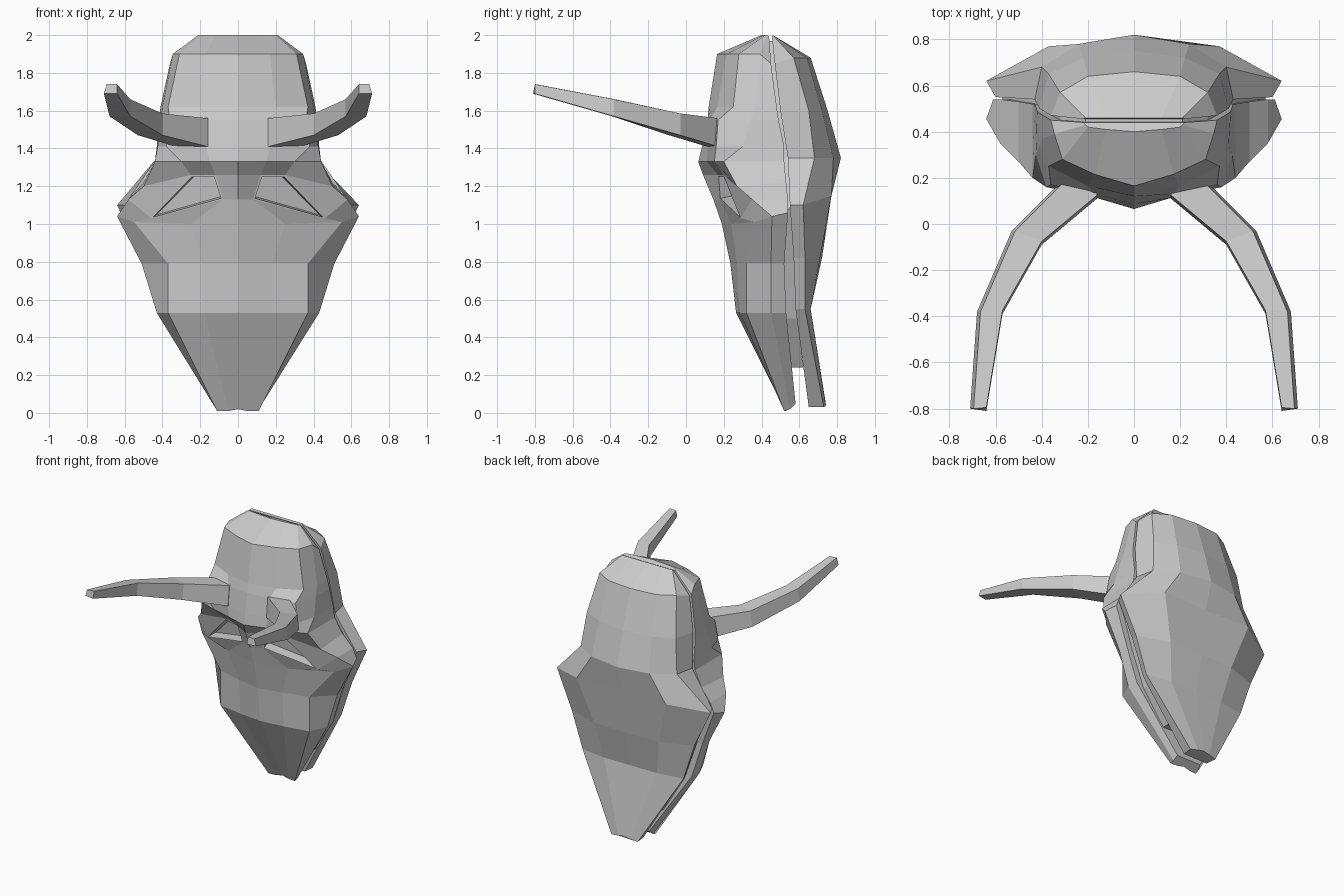
import bpy
import bmesh

cube = bpy.data.objects.get("Cube")
if cube:
    bpy.data.objects.remove(cube, do_unlink=True)


def make_material(name, value):
    mat = bpy.data.materials.new(name)
    mat.use_nodes = True
    colour = (value, value, value, 1.0)
    mat.diffuse_color = colour
    mat.node_tree.nodes["Principled BSDF"].inputs["Base Color"].default_value = colour
    return mat


grey = make_material("plain grey", 0.6)


def finish(bm, name):
    """Turn a bmesh into a flat shaded grey object."""
    mesh = bpy.data.meshes.new(name)
    bm.to_mesh(mesh)
    bm.free()
    mesh.materials.append(grey)
    obj = bpy.data.objects.new(name, mesh)
    bpy.context.collection.objects.link(obj)
    return obj


def bridge(bm, rings):
    """Skin a stack of closed rings and cap both ends; returns faces[row][column]."""
    loops = [[bm.verts.new(p) for p in ring] for ring in rings]
    bands = []
    for upper, lower in zip(loops, loops[1:]):
        n = len(upper)
        bands.append([bm.faces.new((upper[i], upper[(i + 1) % n],
                                    lower[(i + 1) % n], lower[i])) for i in range(n)])
    bm.faces.new(loops[0])
    bm.faces.new(loops[-1])
    bmesh.ops.recalc_face_normals(bm, faces=bm.faces[:])
    return bands


def half_ring(height, points):
    """Centre-to-edge points (x, y, optional rise) mirrored into a full ring."""
    half = [(p[0], p[1], height + (p[2] if len(p) > 2 else 0)) for p in points]
    return half + [(-x, y, z) for x, y, z in reversed(half[1:])]


# Front shell: dome above the brow, stepping out to the horn plates
dome_front = [
    (2.0, [(0, .40), (.12, .41), (.20, .42), (.21, .43), (.22, .44, -.01)]),
    (1.9, [(0, .165), (.17, .215), (.31, .28), (.345, .39), (.36, .45, -.05)]),
    (1.62, [(0, .12), (.20, .165), (.37, .25), (.40, .37), (.41, .48)]),
    (1.55, [(0, .115), (.17, .13), (.36, .17), (.41, .34), (.42, .49)]),
    (1.41, [(0, .085), (.17, .115), (.38, .16), (.425, .30), (.43, .52)]),
]
# Front shell: brow, eyes, cheeks and long pointed chin
mask_front = [
    (1.33, [(0, .065), (.15, .11), (.30, .15), (.44, .20), (.44, .52)]),
    (1.26, [(0, .09), (.12, .17), (.25, .20), (.50, .27, -.06), (.50, .53, -.04)]),
    (1.13, [(0, .145), (.08, .18), (.46, .29, -.10), (.58, .35), (.58, .54)]),
    (1.0, [(0, .19), (.25, .24), (.55, .36, .01), (.64, .455, .04), (.61, .54, .06)]),
    (.79, [(0, .235), (.18, .27), (.37, .32), (.51, .45), (.50, .52)]),
    (.53, [(0, .265), (.18, .285), (.37, .32), (.43, .45), (.42, .53)]),
    (.01, [(0, .53, .01), (.05, .525), (.11, .52), (.11, .55, .01), (.10, .58, .04)]),
]
front_rows = dome_front + mask_front
bm = bmesh.new()
bands = bridge(bm, [half_ring(z, pts) for z, pts in front_rows])

# Recessed eye openings between the brow row and the cheek row
eye_band = bands[len(dome_front) + 1]
eyes = [eye_band[1], eye_band[-2]]
bmesh.ops.inset_individual(bm, faces=eyes, thickness=.012, depth=0)
bmesh.ops.inset_individual(bm, faces=eyes, thickness=.004, depth=-.07)
finish(bm, "front_mask")

# Back shell
back_rows = [
    (2.0, [(0, .46), (.12, .46), (.21, .46), (.22, .455, -.01)]),
    (1.88, [(0, .66), (.20, .64), (.32, .57), (.36, .47, -.03)]),
    (1.6, [(0, .75), (.22, .72), (.37, .65), (.41, .50)]),
    (1.35, [(0, .82), (.24, .78), (.40, .68), (.43, .54)]),
    (1.1, [(0, .76, .05), (.37, .77, .05), (.64, .62), (.60, .55)]),
    (.82, [(0, .72), (.27, .71), (.51, .63), (.49, .57)]),
    (.55, [(0, .66), (.22, .66), (.42, .63), (.40, .58)]),
    (.03, [(0, .74, .02), (.05, .74, .01), (.11, .73), (.10, .65)]),
]
bm = bmesh.new()
bridge(bm, [half_ring(z, pts) for z, pts in back_rows])
finish(bm, "back_shell")

# Inner liner that fills the seam between the shells
liner = [(1.97, .21, .45), (1.85, .32, .46), (1.6, .38, .49), (1.35, .41, .53),
         (1.08, .57, .545), (.80, .46, .545), (.50, .36, .56), (.24, .21, .59)]
bm = bmesh.new()
bridge(bm, [[(-w, y - .03, z), (w, y - .03, z), (w, y + .03, z), (-w, y + .03, z)]
            for z, w, y in liner])
finish(bm, "inner_liner")

# Horns: inner edge, outer edge, underside and top at each station
horn = [((.17, .20), (.32, .22), 1.40, 1.55),
        ((.16, .11), (.33, .17), 1.41, 1.56),
        ((.40, -.09), (.53, -.03), 1.47, 1.585),
        ((.57, -.39), (.68, -.38), 1.57, 1.66),
        ((.64, -.81), (.71, -.80), 1.69, 1.74)]
lean = .015  # the upper edges lean towards the middle of each horn
for side, name in ((1, "left_horn"), (-1, "right_horn")):
    bm = bmesh.new()
    bridge(bm, [[(side * i[0], i[1], low), (side * o[0], o[1], low),
                 (side * (o[0] - lean), o[1], high), (side * i[0], i[1] + lean, high)]
                for i, o, low, high in horn])
    finish(bm, name)
